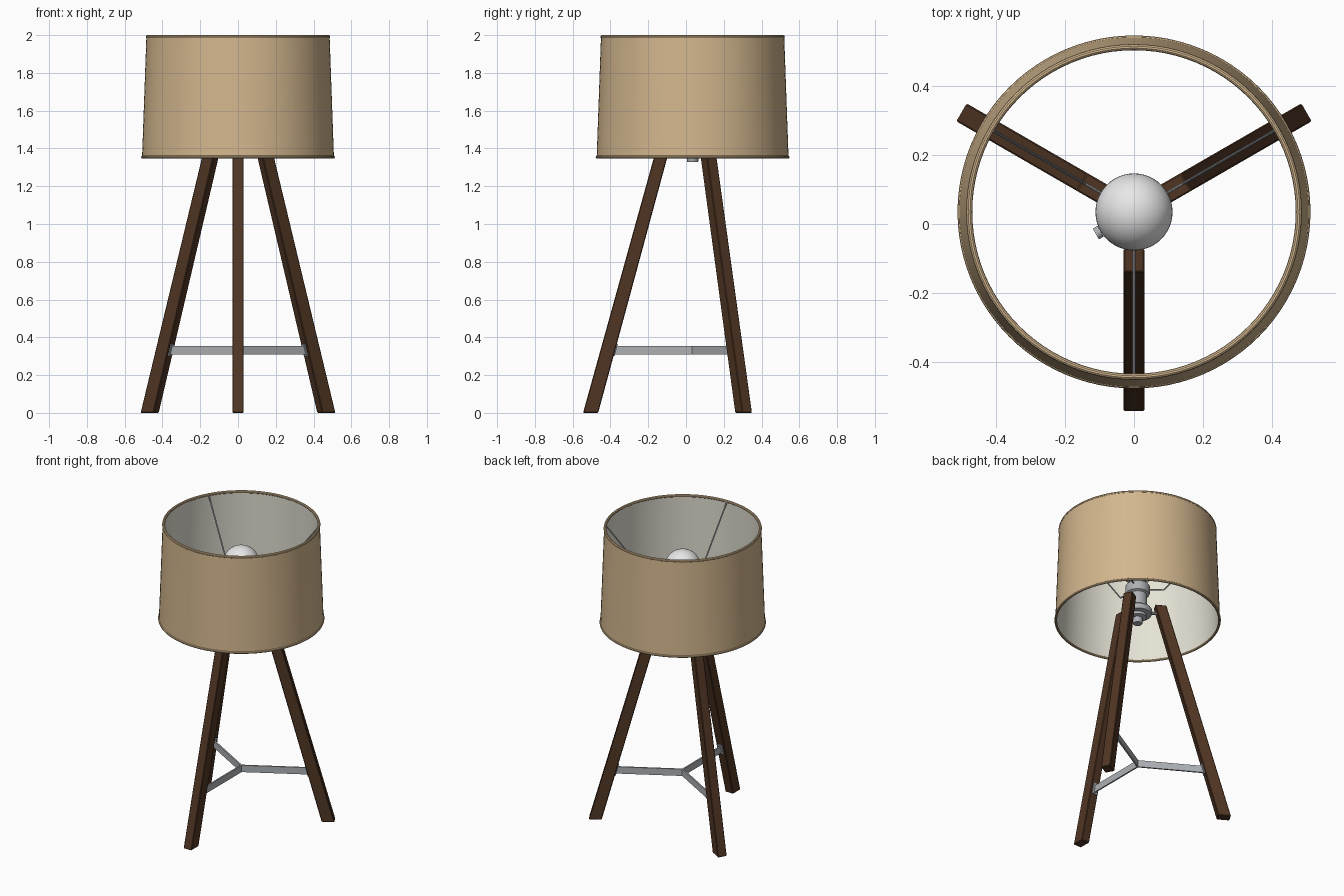
import bpy, bmesh, math
from mathutils import Vector, Matrix

if "Cube" in bpy.data.objects:
    bpy.data.objects.remove(bpy.data.objects["Cube"])

CY = 0.035                                   # lamp axis sits slightly behind the origin
ANGLES = [math.radians(a) for a in (-90, 30, 150)]


def mat(name, rgb):
    m = bpy.data.materials.new(name)
    m.diffuse_color = (*rgb, 1)
    m.use_nodes = True
    m.node_tree.nodes["Principled BSDF"].inputs["Base Color"].default_value = m.diffuse_color
    return m


WOOD = mat("dark_wood", (0.08, 0.036, 0.017))
TAN = mat("tan_fabric", (0.65, 0.47, 0.27))
LINING = mat("ivory_lining", (0.78, 0.76, 0.66))
METAL = mat("grey_metal", (0.42, 0.44, 0.46))
GLASS = mat("white_glass", (0.8, 0.8, 0.8))


def finish(name, bm, material, angle=0.0, smooth=True):
    """Turn a bmesh built around the lamp axis into an object."""
    bmesh.ops.recalc_face_normals(bm, faces=bm.faces[:])
    me = bpy.data.meshes.new(name)
    bm.to_mesh(me)
    bm.free()
    ob = bpy.data.objects.new(name, me)
    bpy.context.collection.objects.link(ob)
    me.materials.append(material)
    me.transform(Matrix.Translation((0, CY, 0)) @ Matrix.Rotation(angle, 4, 'Z'))
    if smooth:
        bpy.ops.object.select_all(action='DESELECT')
        ob.select_set(True)
        bpy.context.view_layer.objects.active = ob
        bpy.ops.object.shade_smooth_by_angle(angle=math.radians(35))
    return ob


def lathe(name, profile, material, closed=False, n=64):
    """Spin an (r, z) profile around the axis."""
    bm = bmesh.new()
    vs = [bm.verts.new((r, 0, z)) for r, z in profile]
    es = [bm.edges.new(p) for p in zip(vs, vs[1:])]
    if closed:
        es.append(bm.edges.new((vs[-1], vs[0])))
    bmesh.ops.spin(bm, geom=vs + es, cent=(0, 0, 0), axis=(0, 0, 1),
                   angle=math.tau, steps=n, use_duplicate=False)
    bmesh.ops.remove_doubles(bm, verts=bm.verts[:], dist=1e-5)
    return finish(name, bm, material)


def prism(name, outline, width, material, angle, bevel=0.0):
    """Extrude an (r, z) outline sideways, then turn it to the given angle."""
    bm = bmesh.new()
    f = bm.faces.new([bm.verts.new((r, -width / 2, z)) for r, z in outline])
    ext = bmesh.ops.extrude_face_region(bm, geom=[f])
    bmesh.ops.translate(bm, vec=(0, width, 0),
                        verts=[v for v in ext["geom"] if isinstance(v, bmesh.types.BMVert)])
    if bevel:
        bmesh.ops.bevel(bm, geom=bm.edges[:], offset=bevel, segments=1, affect='EDGES')
    return finish(name, bm, material, angle, smooth=False)


def rods(name, segments, radius, material, angle, n=10):
    """Round bars between pairs of (r, z) points."""
    bm = bmesh.new()
    for a, b in segments:
        a, b = Vector((a[0], 0, a[1])), Vector((b[0], 0, b[1]))
        d = b - a
        m = Matrix.Translation((a + b) / 2) @ d.to_track_quat('Z', 'Y').to_matrix().to_4x4()
        bmesh.ops.create_cone(bm, cap_ends=True, segments=n, radius1=radius,
                              radius2=radius, depth=d.length, matrix=m)
    return finish(name, bm, material, angle)


def ring(name, R, z, r, material):
    pts = [(R + r * math.cos(t * math.tau / 10), z + r * math.sin(t * math.tau / 10))
           for t in range(10)]
    return lathe(name, pts, material, closed=True, n=96)


# drum shade: outer fabric, inner lining, rolled rims
lathe("shade_fabric", [(0.503, 1.352), (0.508, 1.352), (0.485, 1.994), (0.48, 1.994)],
      TAN, closed=True, n=96)
lathe("shade_lining", [(0.5, 1.352), (0.502, 1.352), (0.479, 1.994), (0.477, 1.994)],
      LINING, closed=True, n=96)
ring("shade_bottom_rim", 0.505, 1.354, 0.008, TAN)
ring("shade_top_rim", 0.479, 1.991, 0.009, TAN)

# bulb
bm = bmesh.new()
bmesh.ops.create_uvsphere(bm, u_segments=48, v_segments=24, radius=0.112,
                          matrix=Matrix.Translation((0, 0, 1.73)))
finish("bulb", bm, GLASS)

# turned lamp holder below the bulb
lathe("lamp_holder", [(0, 1.328), (0.028, 1.328), (0.03, 1.332), (0.03, 1.365), (0.055, 1.37),
                      (0.055, 1.388), (0.085, 1.392), (0.088, 1.398), (0.088, 1.425),
                      (0.083, 1.432), (0.058, 1.436), (0.058, 1.53), (0.072, 1.537),
                      (0.075, 1.545), (0.075, 1.59), (0.07, 1.598), (0.05, 1.602),
                      (0.05, 1.64), (0, 1.64)], METAL)

# switch on the side of the holder
rods("switch_stem", [((0.05, 1.47), (0.115, 1.47))], 0.007, METAL, math.radians(210))
rods("switch_knob", [((0.112, 1.47), (0.128, 1.47))], 0.018, METAL, math.radians(210), 20)

for i, a in enumerate(ANGLES, 1):
    # splayed square leg with level ends
    prism(f"leg_{i}", [(0.5, 0), (0.58, 0), (0.175, 1.46), (0.105, 1.46)],
          0.06, WOOD, a, 0.004)
    # pin joining leg to holder
    rods(f"leg_pin_{i}", [((0.05, 1.412), (0.14, 1.412))], 0.01, METAL, a)
    # flat stretcher bar and its mounting tab
    prism(f"stretcher_{i}", [(0, 0.308), (0.415, 0.308), (0.405, 0.354), (0, 0.354)],
          0.01, METAL, a)
    prism(f"stretcher_tab_{i}", [(0.4135, 0.3), (0.43, 0.3), (0.411, 0.366), (0.3955, 0.366)],
          0.036, METAL, a)
    # shade support wire from holder to top rim
    rods(f"shade_wire_{i}", [((0.04, 1.575), (0.165, 1.585)), ((0.163, 1.583), (0.475, 1.99))],
         0.0045, METAL, a)
